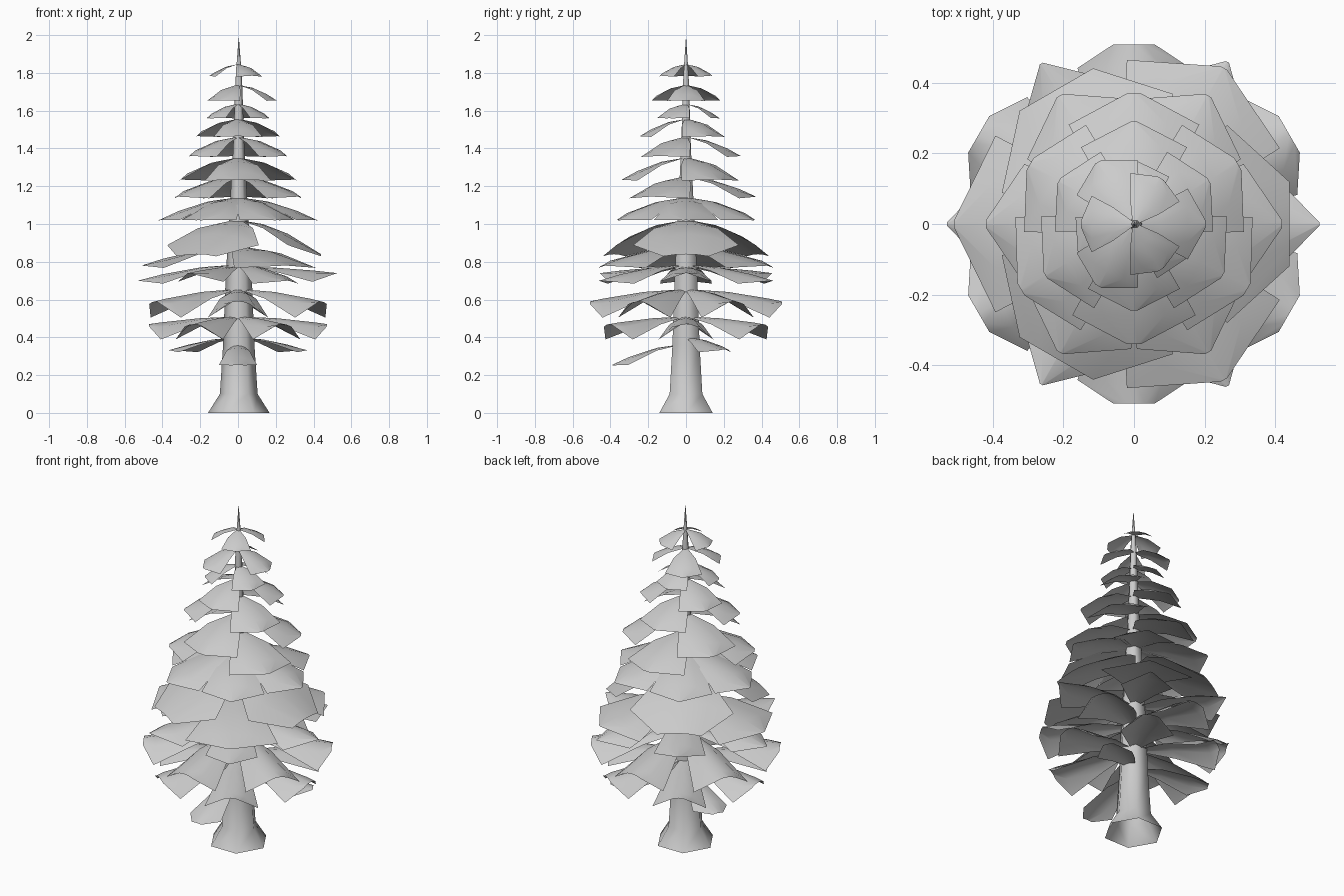
import bpy, math
from mathutils import Matrix, Vector

cube = bpy.data.objects.get("Cube")
if cube:
    bpy.data.objects.remove(cube)

grey = bpy.data.materials.new("light_grey")
grey.use_nodes = True
grey.diffuse_color = (0.6, 0.6, 0.6, 1)
grey.node_tree.nodes["Principled BSDF"].inputs["Base Color"].default_value = grey.diffuse_color


def add_mesh(name, verts, faces, angle):
    mesh = bpy.data.meshes.new(name)
    mesh.from_pydata(verts, [], faces)
    mesh.materials.append(grey)
    obj = bpy.data.objects.new(name, mesh)
    bpy.context.collection.objects.link(obj)
    bpy.ops.object.select_all(action="DESELECT")
    obj.select_set(True)
    bpy.context.view_layer.objects.active = obj
    bpy.ops.object.shade_smooth_by_angle(angle=math.radians(angle))


def trunk():
    # Six-sided flared trunk, open underneath, running up to a spike
    profile = [(0.163, 0), (0.1, 0.1), (0.083, 0.36), (0.07, 0.7), (0.05, 1.05),
               (0.03, 1.4), (0.018, 1.75), (0.012, 1.84), (0.001, 1.985)]
    sides = 6
    verts, faces = [], []
    for r, z in profile:
        for k in range(sides):
            a = math.tau * k / sides
            verts.append((0.004 + r * math.cos(a), r * math.sin(a), z))
    for i in range(len(profile) - 1):
        for k in range(sides):
            a, b = i * sides + k, i * sides + (k + 1) % sides
            faces.append((a, b, b + sides, a + sides))
    add_mesh("trunk", verts, faces, 70)


def frond(verts, faces, azimuth, z, reach, drop, side_drop, width, widest, tip):
    # One arched sheet with side edges curling down
    stations = [(0.03, 0.1), (widest * 0.5, 0.6), (widest, 1.0), (1.0, tip / width)]
    columns = (-1, -0.5, 0, 0.5, 1)
    turn = Matrix.Rotation(math.radians(azimuth), 3, "Z")
    start = len(verts)
    for t, w in stations:
        for s in columns:
            height = z - drop * t ** 1.8 - side_drop * (s * w) ** 2
            verts.append(turn @ Vector((reach * t, s * width * w, height)))
    n = len(columns)
    for i in range(len(stations) - 1):
        for j in range(n - 1):
            a = start + i * n + j
            faces.append((a, a + n, a + n + 1, a + 1))


# name, count, first azimuth, height, reach, drop, side drop, half width, widest, half tip
tiers = [
    ("crown", 3, 180, 1.845, 0.15, 0.06, 0.025, 0.08, 0.8, 0.01),
    ("upper_a", 3, 0, 1.735, 0.203, 0.08, 0.035, 0.1, 0.75, 0.01),
    ("upper_b", 3, 90, 1.635, 0.178, 0.075, 0.03, 0.1, 0.75, 0.01),
    ("upper_c", 3, -90, 1.555, 0.245, 0.09, 0.04, 0.13, 0.75, 0.01),
    ("upper_d", 3, 90, 1.46, 0.29, 0.1, 0.045, 0.15, 0.75, 0.01),
    ("middle_a", 3, -90, 1.35, 0.34, 0.115, 0.05, 0.175, 0.76, 0.02),
    ("middle_b", 3, 90, 1.25, 0.37, 0.105, 0.05, 0.185, 0.76, 0.02),
    ("middle_c", 6, 0, 1.14, 0.42, 0.12, 0.05, 0.17, 0.74, 0.01),
    ("middle_d", 3, 0, 1.02, 0.44, 0.18, 0.06, 0.28, 0.6, 0.12),
    ("lower_a", 3, 180, 0.88, 0.51, 0.1, 0.05, 0.25, 0.77, 0.01),
    ("lower_b", 3, 0, 0.775, 0.525, 0.035, 0.06, 0.14, 0.75, 0.005),
    ("lower_c", 3, 180, 0.785, 0.53, 0.085, 0.05, 0.14, 0.75, 0.005),
    ("lower_d", 6, 30, 0.655, 0.508, 0.065, 0.1, 0.16, 0.87, 0.06),
    ("lower_e", 6, 0, 0.51, 0.47, 0.04, 0.09, 0.145, 0.87, 0.055),
    ("bottom_back", 2, 30, 0.4, 0.405, 0.065, 0.04, 0.1, 0.75, 0.03),
    ("bottom_front", 1, -90, 0.365, 0.39, 0.11, 0.04, 0.1, 0.78, 0.03),
]

trunk()
for name, count, first, *shape in tiers:
    verts, faces = [], []
    spacing = 360 / max(count, 3)
    for k in range(count):
        frond(verts, faces, first + spacing * k, *shape)
    add_mesh("fronds_" + name, verts, faces, 50)
